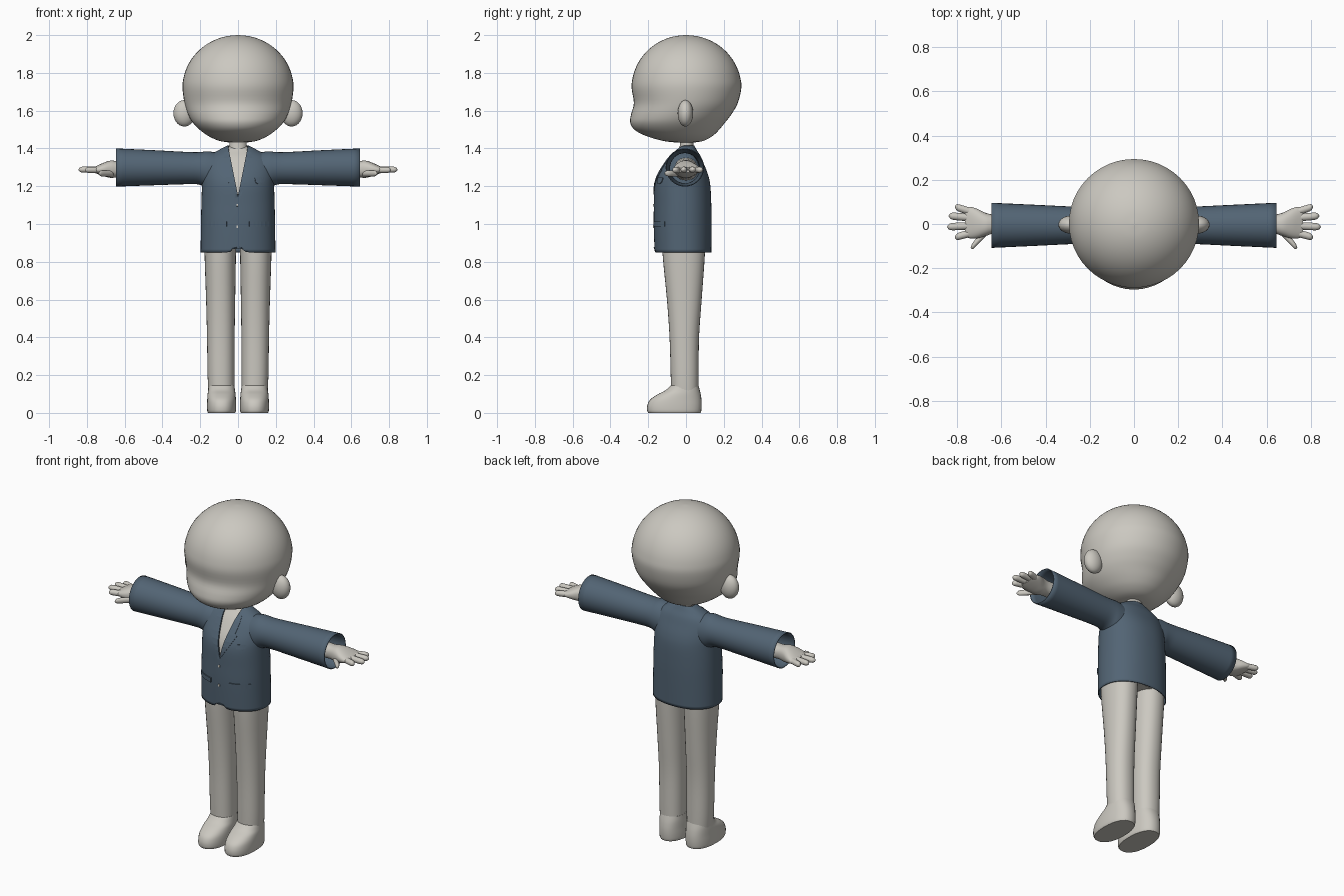
import bpy, bmesh, math

if "Cube" in bpy.data.objects:
    bpy.data.objects.remove(bpy.data.objects["Cube"])

N = 2.2  # roundness exponent of cross-sections


def colour(name, rgb):
    m = bpy.data.materials.new(name)
    m.diffuse_color = (*rgb, 1)
    m.use_nodes = True
    m.node_tree.nodes["Principled BSDF"].inputs["Base Color"].default_value = m.diffuse_color
    return m


SKIN = colour("warm_grey", (0.60, 0.58, 0.53))
CLOTH = colour("slate_blue", (0.085, 0.128, 0.175))


def finish(name, bm, mat, thick=0, angle=50):
    bmesh.ops.remove_doubles(bm, verts=bm.verts, dist=1e-4)
    bmesh.ops.recalc_face_normals(bm, faces=bm.faces)
    me = bpy.data.meshes.new(name)
    bm.to_mesh(me)
    bm.free()
    ob = bpy.data.objects.new(name, me)
    bpy.context.collection.objects.link(ob)
    me.materials.append(mat)
    if thick:
        mod = ob.modifiers.new("thickness", 'SOLIDIFY')
        mod.thickness, mod.offset = thick, -1
    bpy.ops.object.select_all(action='DESELECT')
    bpy.context.view_layer.objects.active = ob
    ob.select_set(True)
    bpy.ops.object.shade_smooth_by_angle(angle=math.radians(angle))
    return ob


def smooth_rings(rings, k):
    """Spline interpolation between rings (position, c1, c2, r1, r2)."""
    out = []
    for i in range(len(rings) - 1):
        p = [rings[max(0, min(len(rings) - 1, i + d))] for d in (-1, 0, 1, 2)]
        for s in range(k):
            t = s / k
            out.append(tuple(0.5 * (2 * b + (c - a) * t + (2 * a - 5 * b + 4 * c - d) * t * t
                                    + (3 * b - a - 3 * c + d) * t ** 3) for a, b, c, d in zip(*p)))
    return out + [rings[-1]]


def power(v, n):
    return math.copysign(abs(v) ** (2 / n), v)


def loft(name, rings, mat, axis='Z', side=1, n=2.0, segs=32, k=4, caps=True,
         gap=None, hem=None, thick=0):
    """Skin a row of rounded cross-sections, optionally with a front gap."""
    bm = bmesh.new()
    rows = []
    for i, (pos, c1, c2, r1, r2) in enumerate(smooth_rings(rings, k)):
        a0 = math.asin(min(1, (gap(pos) / r1) ** (n / 2))) if gap else 0
        row = []
        for j in range(segs + 1 if gap else segs):
            a = a0 + (2 * math.pi - 2 * a0) * j / segs
            u, v = c1 + r1 * power(math.sin(a), n), c2 - r2 * power(math.cos(a), n)
            if axis == 'Z':
                co = (side * u, v, pos + (hem(u, v) if hem and i == 0 else 0))
            else:
                co = (side * pos, u, v)
            row.append(bm.verts.new(co))
        rows.append(row)
    m = len(rows[0])
    for a, b in zip(rows, rows[1:]):
        for j in range(m - 1 if gap else m):
            q = (j + 1) % m
            bm.faces.new((a[j], a[q], b[q], b[j]))
    if caps:
        bm.faces.new(rows[0])
        bm.faces.new(rows[-1])
    return finish(name, bm, mat, thick)


def depth(table):
    """Turn (z, half width, front y, back y) into centred rings."""
    return [(z, 0, (f + b) / 2, r, (b - f) / 2) for z, r, f, b in table]


# Head: dome above, jaw and muzzle below
head = [(1.429, .012, -.015, .015), (1.438, .09, -.11, .085), (1.462, .15, -.2, .135),
        (1.495, .198, -.268, .172), (1.535, .238, -.295, .205), (1.58, .264, -.291, .24),
        (1.64, .283, -.276, .274)]
for i in range(9):
    t = math.radians(i * 89.0 / 8)
    c = math.cos(t)
    head.append((1.72 + .28 * math.sin(t), .294 * c, -.288 * c, .293 * c))
loft("head", depth(head), SKIN, segs=48)
loft("neck", depth([(1.3, .06, -.06, .05), (1.39, .048, -.036, .04), (1.47, .045, -.03, .04)]), SKIN)

# Jacket body profile and body beneath it
coat = depth([(.85, .198, -.166, .134), (1.0, .196, -.171, .135), (1.1, .194, -.17, .134),
              (1.2, .191, -.167, .129), (1.26, .19, -.15, .117), (1.32, .182, -.115, .094),
              (1.36, .155, -.087, .077), (1.39, .105, -.058, .058), (1.415, .056, -.036, .044)])
loft("torso", [(.875, 0, -.012, .15, .105)] +
     [(z - .004, a, b, r - .012, s - .013) for z, a, b, r, s in coat[1:]], SKIN, n=N)


def neckline(z):
    return max(0, .05 * (z - 1.15) / .25)


def hem_notch(x, y):
    return .028 * math.exp(-(x / .033) ** 4) if y < 0 else 0


loft("jacket_body", coat, CLOTH, n=N, segs=72, k=6, caps=False, gap=neckline, hem=hem_notch, thick=.005)

coat_rows = smooth_rings(coat, 8)


def front(x, z, lift):
    """Point lying just in front of the jacket's chest."""
    for a, b in zip(coat_rows, coat_rows[1:]):
        if z <= b[0]:
            break
    t = (z - a[0]) / (b[0] - a[0])
    _, _, c, r, s = (p + (q - p) * t for p, q in zip(a, b))
    return (x, c - s * max(0, 1 - (abs(x) / r) ** N) ** (1 / N) - lift, z)


def plate(name, edges, mat=CLOTH, lift=.006, cols=5):
    """Thin plate following the chest; edges are (z, left x, right x)."""
    bm = bmesh.new()
    rows = [[bm.verts.new(front(l + (r - l) * j / cols, z, lift)) for j in range(cols + 1)]
            for z, l, r in edges]
    for a, b in zip(rows, rows[1:]):
        for j in range(cols):
            bm.faces.new((a[j], a[j + 1], b[j + 1], b[j]))
    bmesh.ops.recalc_face_normals(bm, faces=bm.faces)
    if sum(f.normal.y for f in bm.faces) > 0:
        bmesh.ops.reverse_faces(bm, faces=bm.faces)
    me = bpy.data.meshes.new(name)
    bm.to_mesh(me)
    bm.free()
    ob = bpy.data.objects.new(name, me)
    bpy.context.collection.objects.link(ob)
    me.materials.append(mat)
    mod = ob.modifiers.new("thickness", 'SOLIDIFY')
    mod.thickness, mod.offset = lift, -1
    return ob


# Lapels, pockets and buttons
lapel = [(1.155, .008), (1.19, .03), (1.22, .05), (1.25, .066), (1.285, .084), (1.29, .07),
         (1.32, .074), (1.35, .076), (1.38, .07)]
for s, word in ((-1, "left"), (1, "right")):
    plate(word + "_lapel", [(z, s * neckline(z), s * x) for z, x in lapel], lift=.004)
    plate(word + "_pocket_flap", [(z, s * .06, s * .165) for z in (.988, 1.014)])
plate("breast_pocket", [(1.212, .108, .122), (1.22, .094, .138), (1.245, .09, .142)])
for z in (.985, 1.1):
    plate("button", [(z - .006, -.009, 0), (z + .006, -.009, 0)], SKIN, .005, 1)

for s, word in ((-1, "left"), (1, "right")):
    # Ear
    bm = bmesh.new()
    bmesh.ops.create_uvsphere(bm, u_segments=24, v_segments=14, radius=1)
    for v in bm.verts:
        v.co = (s * (.284 + .058 * v.co.x), -.003 + .041 * v.co.y, 1.586 + .07 * v.co.z)
    finish(word + "_ear", bm, SKIN)

    # Sleeve, open at the cuff
    loft(word + "_sleeve", [(.1, -.008, 1.275, .085, .1), (.16, -.008, 1.285, .086, .1),
                            (.2, -.007, 1.294, .084, .087), (.26, -.006, 1.296, .084, .085),
                            (.45, -.006, 1.298, .093, .093), (.645, -.006, 1.299, .102, .101)],
         CLOTH, 'X', s, caps=False, thick=.005)

    # Arm and palm
    loft(word + "_arm", [(.15, 0, 1.29, .06, .06), (.5, 0, 1.29, .048, .048), (.62, 0, 1.29, .042, .04),
                         (.67, -.002, 1.29, .052, .046), (.71, .002, 1.289, .067, .036),
                         (.745, .007, 1.287, .071, .022), (.765, .008, 1.286, .06, .013)], SKIN, 'X', s, n=2.3)

    # Fingers and thumb: base x, base y, tip x, tip y, height
    digits = [("little_finger", .725, .052, .81, .078, 1.287), ("ring_finger", .735, .028, .838, .037, 1.288),
              ("middle_finger", .735, -.008, .845, -.013, 1.288), ("index_finger", .725, -.038, .81, -.06, 1.286),
              ("thumb", .66, -.03, .738, -.108, 1.268)]
    for name, x0, y0, x1, y1, z in digits:
        loft(word + "_" + name, [(x0 + (x1 - x0) * t, y0 + (y1 - y0) * t, z, .017 * r, .016 * r)
                                 for t, r in ((0, 1), (.45, 1.03), (.8, .98), (.93, .68), (1, .06))],
             SKIN, 'X', s, segs=14, k=3)

    # Leg
    loft(word + "_leg", [(.1, .088, -.006, .068, .072), (.2, .09, -.007, .071, .074),
                         (.4, .091, -.009, .073, .078), (.6, .092, -.009, .077, .092),
                         (.84, .094, -.012, .083, .112), (.97, .092, -.012, .084, .115)], SKIN, side=s, n=2.2)

    # Foot
    foot = [(0, .072, -.2, .077), (.012, .076, -.206, .081), (.04, .077, -.205, .083), (.07, .076, -.19, .082),
            (.098, .074, -.15, .078), (.12, .071, -.108, .073), (.145, .068, -.08, .066)]
    loft(word + "_foot", [(z, .087, (f + b) / 2, r, (b - f) / 2) for z, r, f, b in foot], SKIN, side=s, n=2.3)
